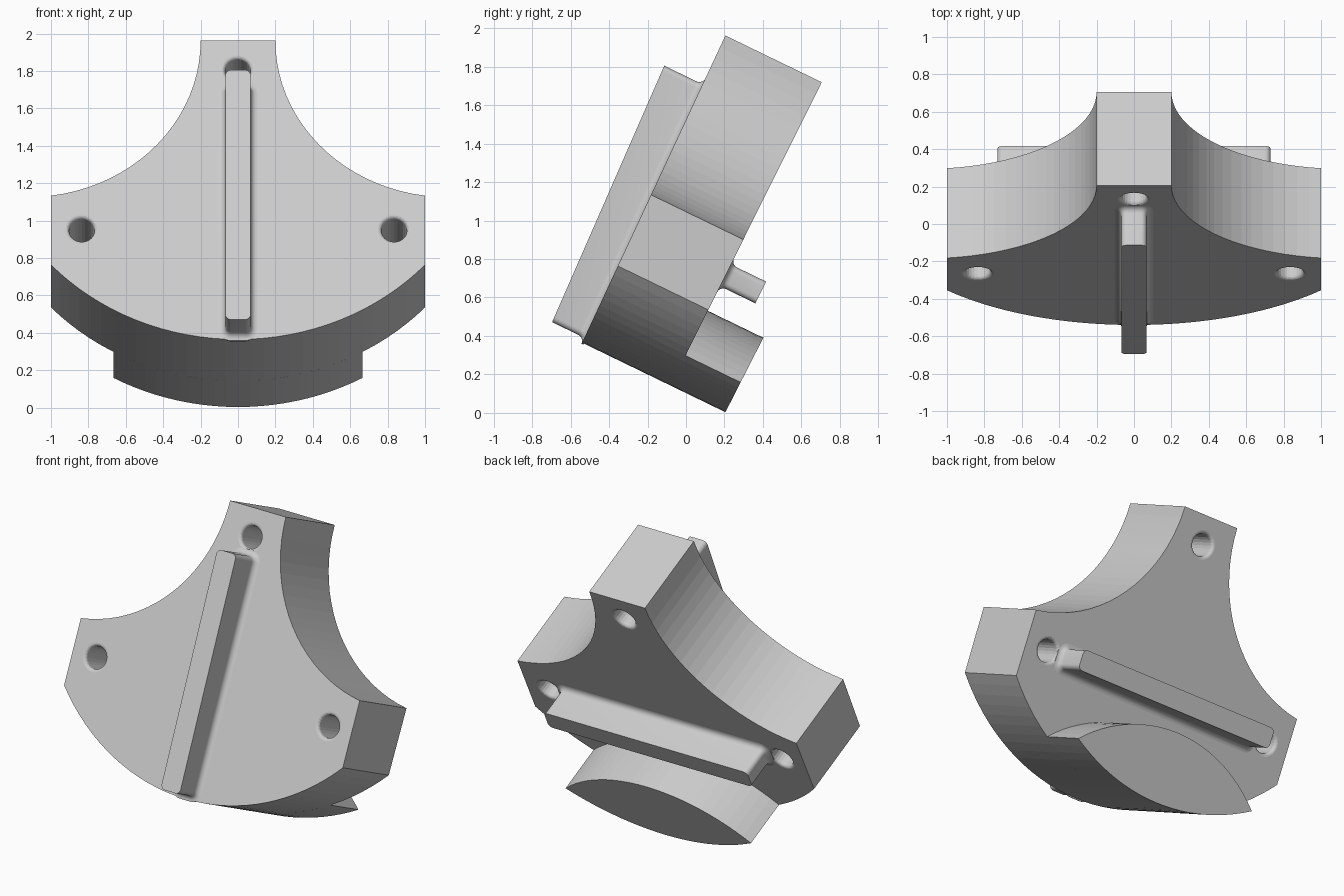
import bpy, bmesh
from math import sin, cos, pi, radians, atan2, hypot
from mathutils import Vector

if "Cube" in bpy.data.objects:
    bpy.data.objects.remove(bpy.data.objects["Cube"])

TILT = radians(25)


def place(x, s, t):
    """Plate space (x across, s up the face, t depth) to leaning world space."""
    s -= 0.015 * t
    return Vector((x, -0.54 + sin(TILT) * s + cos(TILT) * t,
                   0.365 + cos(TILT) * s - sin(TILT) * t))


def loft(name, rings):
    """Closed solid through rings of (x, s, t) points."""
    bm = bmesh.new()
    loops = [[bm.verts.new(place(*p)) for p in ring] for ring in rings]
    n = len(loops[0])
    for a, b in zip(loops, loops[1:]):
        for i in range(n):
            j = (i + 1) % n
            bm.faces.new((a[i], a[j], b[j], b[i]))
    bm.faces.new(loops[0])
    bm.faces.new(loops[-1][::-1])
    bmesh.ops.recalc_face_normals(bm, faces=bm.faces)
    mesh = bpy.data.meshes.new(name)
    bm.to_mesh(mesh)
    bm.free()
    obj = bpy.data.objects.new(name, mesh)
    bpy.context.collection.objects.link(obj)
    return obj


def smooth(obj):
    bpy.ops.object.select_all(action='DESELECT')
    obj.select_set(True)
    bpy.context.view_layer.objects.active = obj
    bpy.ops.object.shade_smooth_by_angle(angle=radians(35))


def arc(centre, start, end, n):
    """Shorter arc about centre between two points, ends included."""
    r = hypot(start[0] - centre[0], start[1] - centre[1])
    a = atan2(start[1] - centre[1], start[0] - centre[0])
    b = atan2(end[1] - centre[1], end[0] - centre[0])
    d = (b - a + pi) % (2 * pi) - pi
    return [(centre[0] + r * cos(a + d * i / n), centre[1] + r * sin(a + d * i / n))
            for i in range(n + 1)]


def rounded(cx, cs, hx, hs, r, n=6):
    """Rounded rectangle; a circle when hx = hs = r."""
    pts = []
    for k, (sx, ss) in enumerate(((1, 1), (-1, 1), (-1, -1), (1, -1))):
        for i in range(n + 1):
            a = (k + i / n) * pi / 2
            pts.append((cx + sx * (hx - r) + r * cos(a), cs + ss * (hs - r) + r * sin(a)))
    if hx - r < 1e-6:
        pts = [p for i, p in enumerate(pts) if i % (n + 1) != n]
    return pts


def back(s):
    return 0.511 + 0.026 * s


def flare(r, n=5):
    """(offset, height) steps of a concave fillet leaving a surface."""
    return [(r * (1 - sin(a)), r * (1 - cos(a))) for a in
            (i / n * pi / 2 for i in range(n + 1))]


# Main plate: convex bottom, short sides, concave shoulders, flat top
R = 1.356
half = arc((1.122, 1.762), (1, 0.848), (0.2, 1.762), 20)
outline = arc((0, R), (-1, 0.44), (1, 0.44), 32) + half + [(-x, s) for x, s in half[::-1]]
plate = loft("plate", [[(x, s, 0) for x, s in outline],
                       [(x, s, back(s)) for x, s in outline]])

# Lens-shaped foot at the back of the bottom edge
low = arc((0, R), (-0.665, 0.174), (0.665, 0.174), 22)
high = arc((0, 0.434 - 0.98), (0.665, 0.174), (-0.665, 0.174), 24)
lens = low + high[1:-1]
foot = loft("foot", [[(x, s, back(s)) for x, s in lens],
                     [(x, s, 0.828 + 0.035 * s) for x, s in lens]])

# Three through holes with softened rims
for i, (hx, hs) in enumerate(((-0.835, 0.65), (0.835, 0.65), (0, 1.59))):
    rim = flare(0.02, 4)
    radii = [(0.092, -0.02)] + [(0.068 + o, h) for o, h in rim]
    front = [[(x, s, h) for x, s in rounded(hx, hs, r, r, r)] for r, h in radii]
    rear = [[(x, s, back(s) - h) for x, s in rounded(hx, hs, r, r, r)] for r, h in radii[::-1]]
    cutter = loft("hole_cutter", front + rear)
    cutter.hide_render = True
    mod = plate.modifiers.new("hole", 'BOOLEAN')
    mod.operation = 'DIFFERENCE'
    mod.solver = 'EXACT'
    mod.object = cutter
    bpy.context.view_layer.objects.active = plate
    bpy.ops.object.modifier_apply(modifier=mod.name)
    bpy.data.objects.remove(cutter, do_unlink=True)


# Raised bars with filleted feet
def bar(name, cs, hx, hs, surface, top, sign):
    rings = []
    for o, h in [(0.035, -0.01)] + flare(0.035):
        pts = rounded(0, cs, hx + o, hs + o, 0.03 + o)
        rings.append([(x, s, surface(s) + sign * h) for x, s in pts])
    rings.append([(x, s, top(s)) for x, s in rounded(0, cs, hx, hs, 0.03)])
    return loft(name, rings)


front_bar = bar("front_bar", 0.755, 0.068, 0.727,
                lambda s: 0, lambda s: -0.186 - 0.024 * s, -1)
back_bar = bar("back_bar", 0.64, 0.73, 0.063,
               back, lambda s: 0.715 + 0.026 * s, 1)

for part in (front_bar, back_bar):
    smooth(part)
